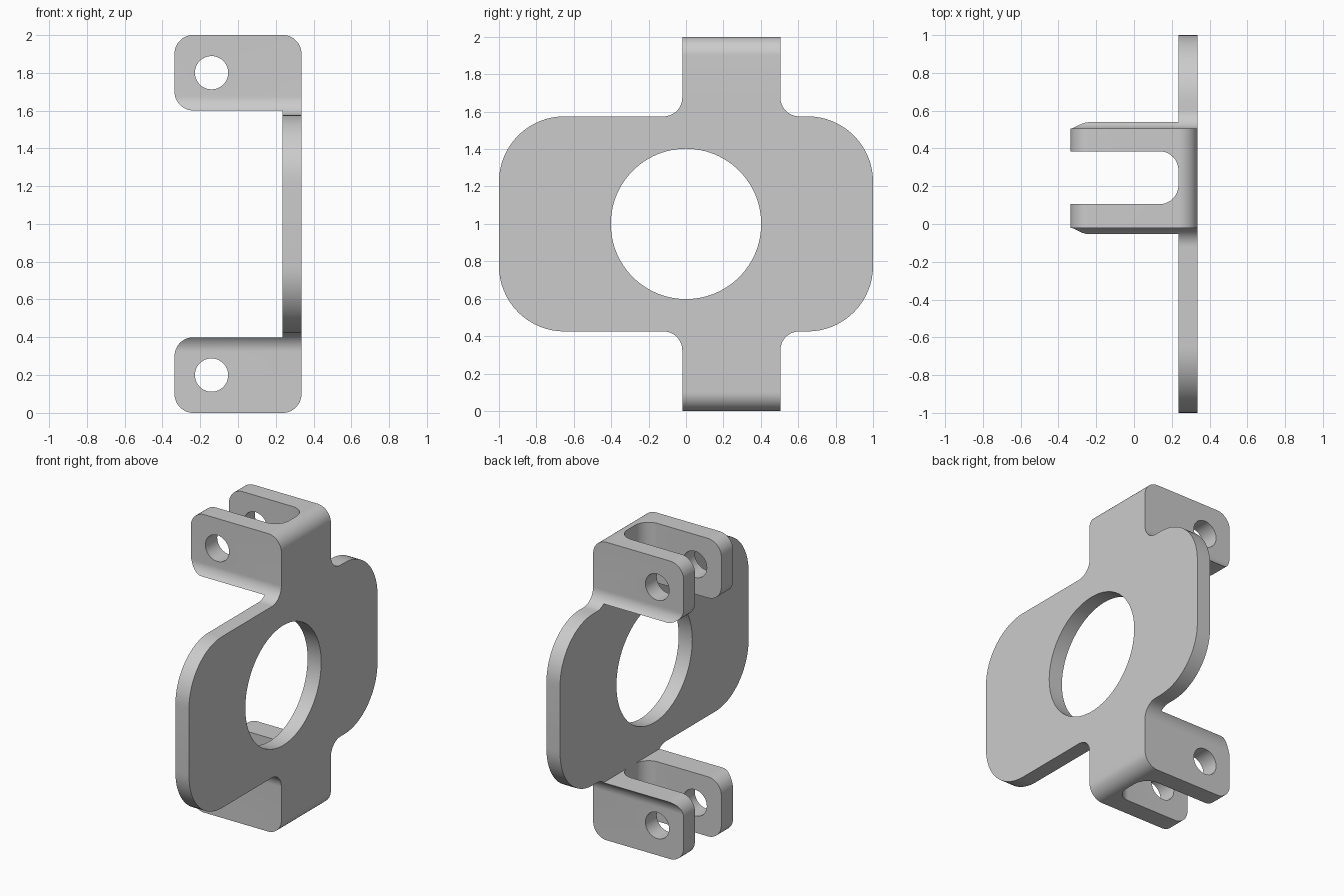
import bpy
import bmesh
import math
from mathutils import Vector

if "Cube" in bpy.data.objects:
    bpy.data.objects.remove(bpy.data.objects["Cube"], do_unlink=True)

HALF = 0.336           # half width in x
INNER = 0.235          # inner face of the plate
TAB = (-0.02, 0.505)   # tab extent in y
LOW, HIGH = 0.425, 1.575

steel = bpy.data.materials.new("plain grey")
steel.use_nodes = True
grey = (0.6, 0.6, 0.6, 1)
steel.diffuse_color = grey
steel.node_tree.nodes["Principled BSDF"].inputs["Base Color"].default_value = grey


def rounded(corners, steps=16):
    """Outline from (a, b, radius) corners, each replaced by a tangent arc."""
    out = []
    for i, (a, b, r) in enumerate(corners):
        p = Vector((a, b))
        if r == 0:
            out.append(p)
            continue
        u = (Vector(corners[i - 1][:2]) - p).normalized()
        v = (Vector(corners[(i + 1) % len(corners)][:2]) - p).normalized()
        for k in range(steps + 1):
            t = k / steps * math.pi / 2
            out.append(p + r * (u * (1 - math.sin(t)) + v * (1 - math.cos(t))))
    return out


def circle(a, b, r, n):
    return [Vector((a + r * math.cos(math.tau * k / n),
                    b + r * math.sin(math.tau * k / n))) for k in range(n)]


def prism(name, outline, axis, lo, hi):
    """Extrude a 2D outline along the x, y or z axis."""
    bm = bmesh.new()
    verts = []
    for p in outline:
        co = list(p)
        co.insert("xyz".index(axis), lo)
        verts.append(bm.verts.new(co))
    face = bm.faces.new(verts)
    offset = Vector([hi - lo if c == axis else 0 for c in "xyz"])
    ext = bmesh.ops.extrude_face_region(bm, geom=[face], use_keep_orig=True)
    new = [g for g in ext["geom"] if isinstance(g, bmesh.types.BMVert)]
    bmesh.ops.translate(bm, vec=offset, verts=new)
    bmesh.ops.recalc_face_normals(bm, faces=bm.faces)
    mesh = bpy.data.meshes.new(name)
    bm.to_mesh(mesh)
    bm.free()
    mesh.materials.append(steel)
    obj = bpy.data.objects.new(name, mesh)
    bpy.context.collection.objects.link(obj)
    return obj


def combine(obj, tool, operation):
    mod = obj.modifiers.new(operation, "BOOLEAN")
    mod.operation = operation
    mod.solver = "EXACT"
    mod.object = tool
    bpy.context.view_layer.objects.active = obj
    bpy.ops.object.modifier_apply(modifier=mod.name)
    bpy.data.objects.remove(tool, do_unlink=True)


# Plate with upper and lower tabs, seen from the side
t0, t1 = TAB
big, fillet = 0.35, 0.1
side = [(-1, LOW, big), (t0, LOW, fillet), (t0, 0, 0), (t1, 0, 0),
        (t1, LOW, fillet), (1, LOW, big), (1, HIGH, big), (t1, HIGH, fillet),
        (t1, 2, 0), (t0, 2, 0), (t0, HIGH, fillet), (-1, HIGH, big)]
bracket = prism("bracket", rounded(side), "x", -HALF - 0.1, HALF + 0.1)

# Channel silhouette, seen from the front
front = [(HALF, 0, 0.1), (HALF, 2, 0.1), (-HALF, 2, 0.1), (-HALF, 1.6, 0.1),
         (INNER, 1.6, 0), (INNER, 0.4, 0), (-HALF, 0.4, 0.1), (-HALF, 0, 0.1)]
combine(bracket, prism("channel", rounded(front), "y", -1.2, 1.2), "INTERSECT")

# Slot that splits both clevis ends into two lugs
slot = [(-0.6, 0.105, 0), (INNER, 0.105, 0.1), (INNER, 0.385, 0.1), (-0.6, 0.385, 0)]
combine(bracket, prism("slot", rounded(slot), "z", -0.2, 2.2), "DIFFERENCE")

# Central opening and pin holes
combine(bracket, prism("opening", circle(0, 1, 0.402, 96), "x", 0, 0.6), "DIFFERENCE")
for z in (0.2, 1.8):
    combine(bracket, prism("pin_hole", circle(-0.14, z, 0.088, 48), "y", -0.3, 0.8),
            "DIFFERENCE")

bpy.ops.object.select_all(action="DESELECT")
bracket.select_set(True)
bpy.context.view_layer.objects.active = bracket
bpy.ops.object.shade_smooth_by_angle(angle=math.radians(30))
